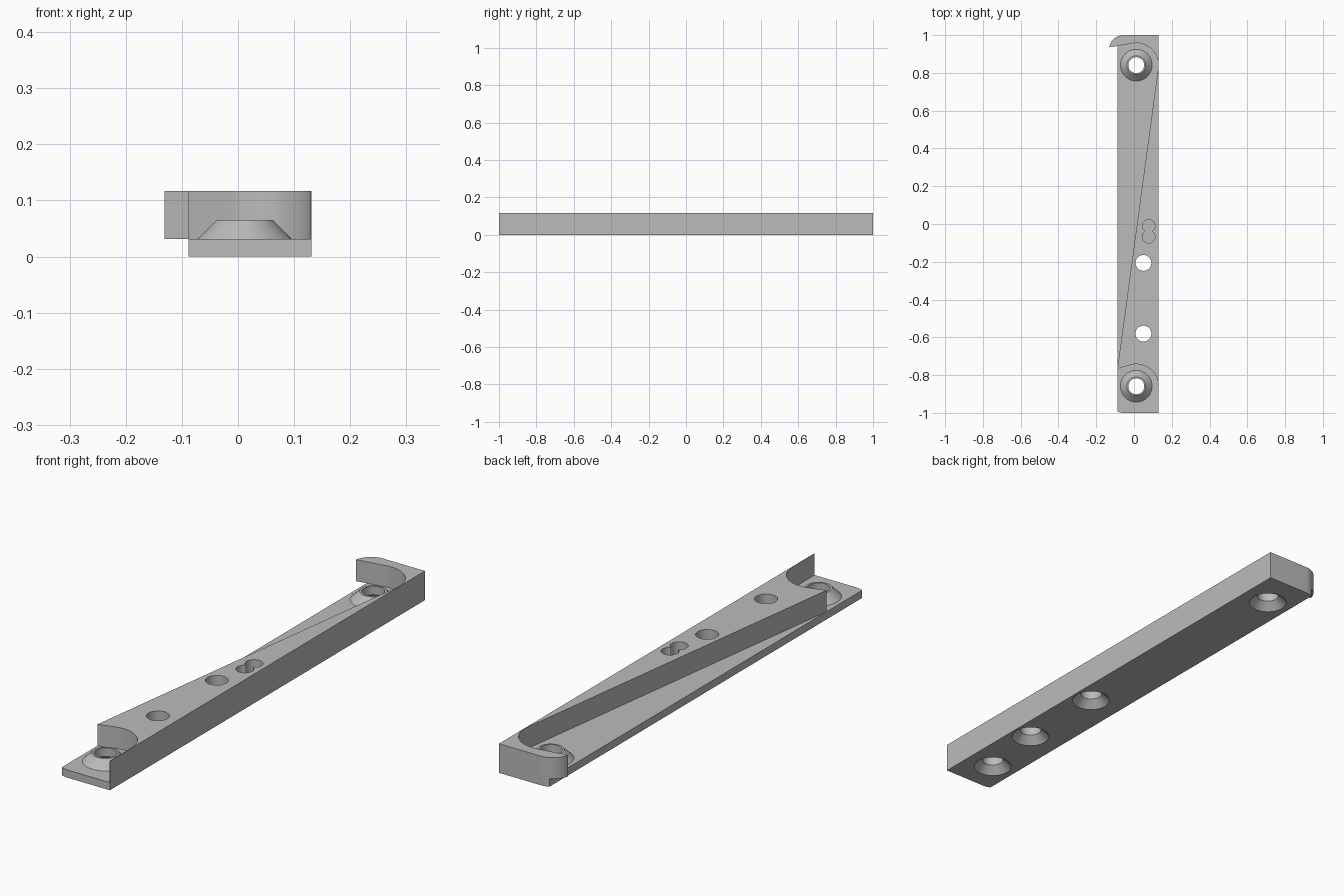
import bpy, bmesh
from math import sin, cos, pi, radians

if "Cube" in bpy.data.objects:
    bpy.data.objects.remove(bpy.data.objects["Cube"])

RIGHT, LEFT, FLOOR, TOP = 0.131, -0.088, 0.031, 0.117
BOSS_X, BOSS_YS = 0.012, (0.841, -0.859)

grey = bpy.data.materials.new("plain grey")
grey.use_nodes = True
grey.diffuse_color = (0.5, 0.5, 0.5, 1)
grey.node_tree.nodes["Principled BSDF"].inputs["Base Color"].default_value = (0.5, 0.5, 0.5, 1)


def add_object(name, bm):
    bmesh.ops.recalc_face_normals(bm, faces=bm.faces)
    mesh = bpy.data.meshes.new(name)
    bm.to_mesh(mesh)
    bm.free()
    mesh.materials.append(grey)
    obj = bpy.data.objects.new(name, mesh)
    bpy.context.collection.objects.link(obj)
    return obj


def arc(x, y, r, start, end, n=24):
    angles = [radians(start + (end - start) * i / n) for i in range(n + 1)]
    return [(x + r * cos(a), y + r * sin(a)) for a in angles]


def prism(name, outline, z0, z1):
    bm = bmesh.new()
    face = bm.faces.new([bm.verts.new((x, y, z0)) for x, y in outline])
    ext = bmesh.ops.extrude_face_region(bm, geom=[face])
    verts = [v for v in ext["geom"] if isinstance(v, bmesh.types.BMVert)]
    bmesh.ops.translate(bm, verts=verts, vec=(0, 0, z1 - z0))
    return add_object(name, bm)


def turned(name, x, y, profile, n=48):
    """Closed solid of revolution from (radius, height) pairs."""
    bm = bmesh.new()
    rings = [[bm.verts.new((x + r * cos(2 * pi * i / n), y + r * sin(2 * pi * i / n), z))
              for i in range(n)] for r, z in profile]
    for a, b in zip(rings, rings[1:]):
        for i in range(n):
            j = (i + 1) % n
            bm.faces.new((a[i], a[j], b[j], b[i]))
    bm.faces.new(rings[0])
    bm.faces.new(rings[-1])
    return add_object(name, bm)


def combine(target, tool, operation):
    mod = target.modifiers.new(operation.title(), 'BOOLEAN')
    mod.operation, mod.object, mod.solver = operation, tool, 'EXACT'
    bpy.context.view_layer.objects.active = target
    bpy.ops.object.modifier_apply(modifier=mod.name)
    bpy.data.objects.remove(tool)


# Thin base plate with softened left corners
corner = arc(-0.055, 0.923, 0.077, 90, 115.4, 8)
base = [(RIGHT, -1), (RIGHT, 1)] + corner + [(x, -y) for x, y in reversed(corner)]
bracket = prism("mounting_bracket", base, 0, FLOOR)

# Tapered upper body: hooked end, slanted side, hollow around each boss
hook = arc(-0.055, 0.923, 0.077, 90, 171)
upper = [(RIGHT, -1), (RIGHT, 1)] + hook
upper += arc(BOSS_X, BOSS_YS[0], 0.117, 100, -7.7)
upper += [(LEFT, -0.766)]
upper += arc(BOSS_X, BOSS_YS[1], 0.117, 104, 0)
upper += [(BOSS_X + 0.117, -1)]
combine(bracket, prism("tapered_body", upper, FLOOR, TOP), 'UNION')

# Conical screw bosses
for y in BOSS_YS:
    boss = turned("screw_boss", BOSS_X, y, [(0.094, 0.021), (0.05, 0.065)])
    combine(bracket, boss, 'UNION')

# Through holes countersunk from below
for x, y in [(BOSS_X, BOSS_YS[0]), (BOSS_X, BOSS_YS[1]), (0.05, -0.206), (0.05, -0.58)]:
    hole = turned("screw_hole", x, y, [(0.083, -0.01), (0.042, 0.031), (0.042, 0.2)])
    combine(bracket, hole, 'DIFFERENCE')

# Pair of overlapping blind holes
for y in (-0.01, -0.068):
    pocket = turned("blind_hole", 0.078, y, [(0.033, 0.04), (0.033, 0.2)])
    combine(bracket, pocket, 'DIFFERENCE')

bpy.ops.object.select_all(action='DESELECT')
bracket.select_set(True)
bpy.context.view_layer.objects.active = bracket
bpy.ops.object.shade_smooth_by_angle(angle=radians(30))
